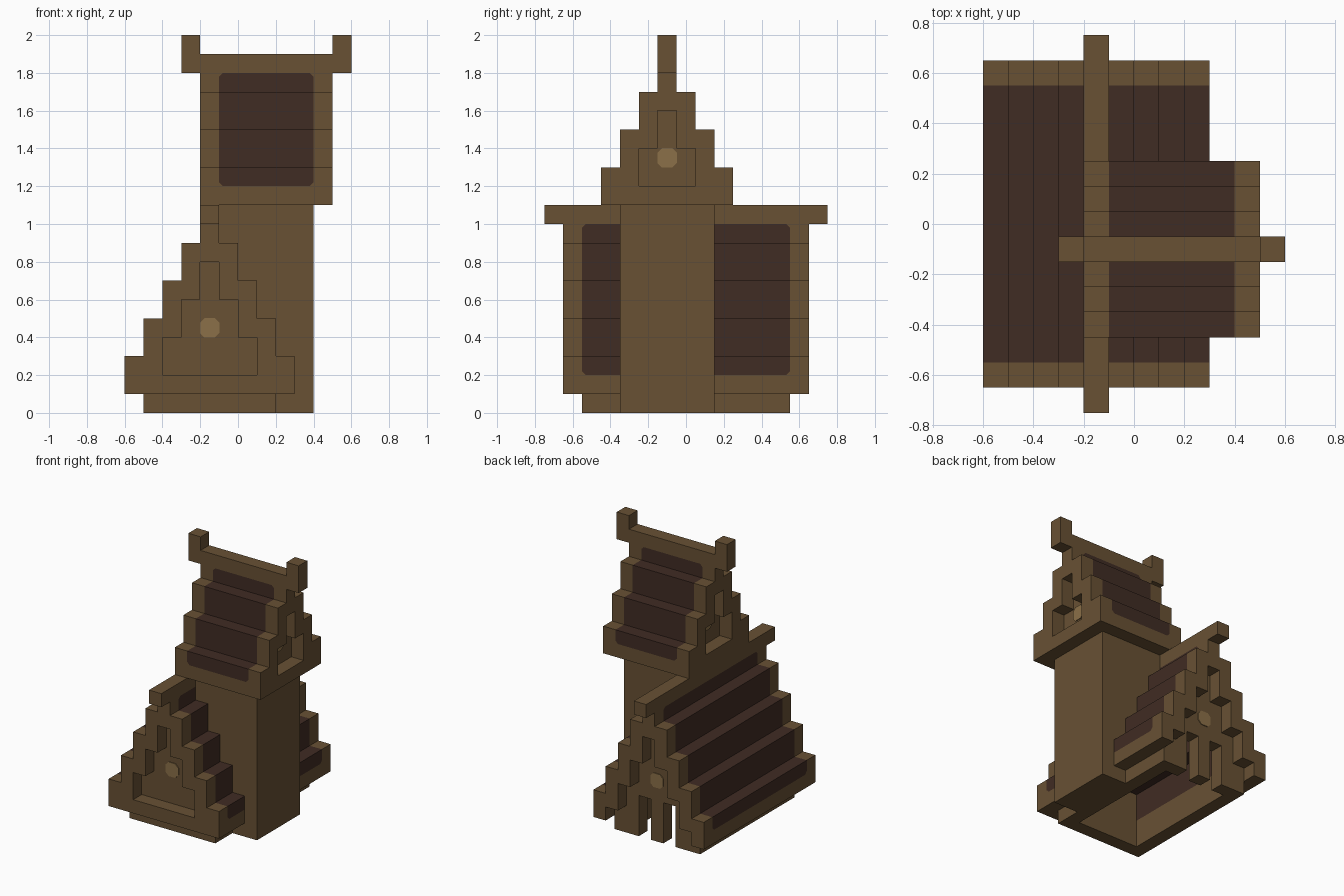
import bpy
import bmesh
from mathutils import Vector

if "Cube" in bpy.data.objects:
    bpy.data.objects.remove(bpy.data.objects["Cube"], do_unlink=True)


def make_material(name, rgb):
    m = bpy.data.materials.new(name)
    m.use_nodes = True
    m.diffuse_color = (*rgb, 1)
    m.node_tree.nodes["Principled BSDF"].inputs["Base Color"].default_value = (*rgb, 1)
    return m


WOOD = make_material("brown wood", (0.138, 0.082, 0.034))
DARK = make_material("dark roof", (0.051, 0.025, 0.017))
PALE = make_material("pale wood", (0.258, 0.162, 0.065))


def prism(name, axis, centre, profile, start, end, mat=WOOD, panel=None):
    """Extrude a (sideways, height) profile along the x or y axis."""
    bm = bmesh.new()

    def place(u, z, t):
        return (centre + u, t, z) if axis == "y" else (t, centre + u, z)

    a = [bm.verts.new(place(u, z, start)) for u, z in profile]
    b = [bm.verts.new(place(u, z, end)) for u, z in profile]
    bm.faces.new(a)
    bm.faces.new(b[::-1])
    n = len(a)
    for i in range(n):
        j = (i + 1) % n
        bm.faces.new((a[i], b[i], b[j], a[j]))
    bmesh.ops.recalc_face_normals(bm, faces=bm.faces)
    if panel:
        paint_panel(bm, Vector((0, 1, 0)) if axis == "y" else Vector((1, 0, 0)),
                    (start + end) / 2, *panel)
    mesh = bpy.data.meshes.new(name)
    bm.to_mesh(mesh)
    bm.free()
    mesh.materials.append(mat)
    if panel:
        mesh.materials.append(DARK)
    obj = bpy.data.objects.new(name, mesh)
    bpy.context.collection.objects.link(obj)
    return obj


def paint_panel(bm, along, mid, half, low, high, corner=0.02):
    """Cut a panel with clipped corners across the steps and colour it dark."""
    up = Vector((0, 0, 1))
    centre = along * mid + up * (low + high) / 2
    tall = (high - low) / 2
    reach = half + tall - corner
    cuts = []
    for s in (-1, 1):
        cuts += [(along * s, half), (up * s, tall)]
        cuts += [(along * s + up * r, reach) for r in (-1, 1)]
    for normal, dist in cuts:
        faces = [f for f in bm.faces if abs(f.normal.dot(along)) < 0.5]
        geom = set(faces)
        for f in faces:
            geom.update(f.edges, f.verts)
        bmesh.ops.bisect_plane(bm, geom=list(geom), dist=1e-5, plane_no=normal,
                               plane_co=centre + normal * dist / normal.length_squared)
    bm.normal_update()
    for f in bm.faces:
        p = f.calc_center_median() - centre
        t, z = abs(p.dot(along)), abs(p.z)
        inside = t < half and z < tall - 1e-4 and t + z < reach
        if inside and abs(f.normal.dot(along)) < 0.5:
            f.material_index = 1


def box(name, x, y, z):
    return prism(name, "y", 0, [(x[0], z[0]), (x[1], z[0]), (x[1], z[1]), (x[0], z[1])], *y)


def steps(count, top):
    """Right half of a stepped gable, from the top down."""
    pts = []
    for k in range(count):
        w = 0.05 + 0.1 * k
        pts += [(w, top - 0.2 * k), (w, top - 0.2 * (k + 1))]
    return pts


def mirrored(half):
    return half + [(-u, z) for u, z in reversed(half)]


def stepped_roof(name, axis, centre, count, top, start, end):
    """Hollow stepped roof whose ends overhang the recessed gable walls."""
    outer = steps(count, top)
    outer[0] = (0.05, top - 0.1)
    inner = steps(count - 2, top - 0.3)
    w, bottom = outer[-1]
    foot = [(w - 0.1, bottom), (w - 0.1, bottom + 0.1)]
    half = outer + foot + inner[::-1]
    profile = half + [(-u, z) for u, z in reversed(half)]
    prism(name, axis, centre, profile, start, end,
          panel=((end - start) / 2 - 0.1, bottom + 0.1, top - 0.1))


def spot(name, axis, centre, z, start, end):
    r, c = 0.052, 0.027
    ring = [(r, -c), (r, c), (c, r), (-c, r), (-r, c), (-r, -c), (-c, -r), (c, -r)]
    prism(name, axis, centre, [(u, z + v) for u, v in ring], start, end, PALE)


# Main hall
HALL = -0.15
stepped_roof("hall_roof", "y", HALL, 5, 1.1, -0.65, 0.65)
box("hall_ridge", (-0.2, -0.1), (-0.75, 0.75), (1.0, 1.1))
wall = steps(3, 0.8) + [(0.35, 0.2), (0.35, 0)]
doors = [(0.15, 0), (0.15, 0.3), (0.05, 0.3), (0.05, 0)]
prism("hall_front_wall", "y", HALL, mirrored(wall), -0.55, -0.45)
prism("hall_back_wall", "y", HALL, mirrored(wall + doors), 0.45, 0.55)
box("hall_front_sill", (-0.5, 0.2), (-0.65, -0.55), (0.1, 0.2))
box("hall_right_base", (-0.5, -0.4), (-0.45, 0.45), (0, 0.2))
box("hall_left_base", (0.1, 0.2), (-0.45, 0.45), (0, 0.2))
spot("hall_front_spot", "y", HALL, 0.45, -0.556, -0.55)
spot("hall_back_spot", "y", HALL, 0.45, 0.55, 0.556)

# Tower, stepped where it meets the hall roof
prism("tower", "y", 0, [(0.4, 0), (0.4, 1.1), (-0.1, 1.1), (-0.1, 0.7), (0.1, 0.7), (0.1, 0)],
      -0.35, 0.15)

# Tower roof with upturned ridge ends
TOWER = -0.1
stepped_roof("tower_roof", "x", TOWER, 4, 1.9, -0.2, 0.5)
box("tower_roof_floor", (-0.2, 0.5), (-0.35, 0.15), (1.1, 1.2))
horned = [(-0.3, 1.8), (0.6, 1.8), (0.6, 2.0), (0.5, 2.0), (0.5, 1.9),
          (-0.2, 1.9), (-0.2, 2.0), (-0.3, 2.0)]
prism("tower_ridge", "y", 0, horned, -0.15, -0.05)
gable = mirrored(steps(2, 1.6))
for side, inner, face, out in (("left", 0.3, 0.4, 0.006), ("right", 0.0, -0.1, -0.006)):
    prism(f"tower_{side}_gable", "x", TOWER, gable, min(inner, face), max(inner, face))
    spot(f"tower_{side}_spot", "x", TOWER, 1.35, min(face, face + out), max(face, face + out))
